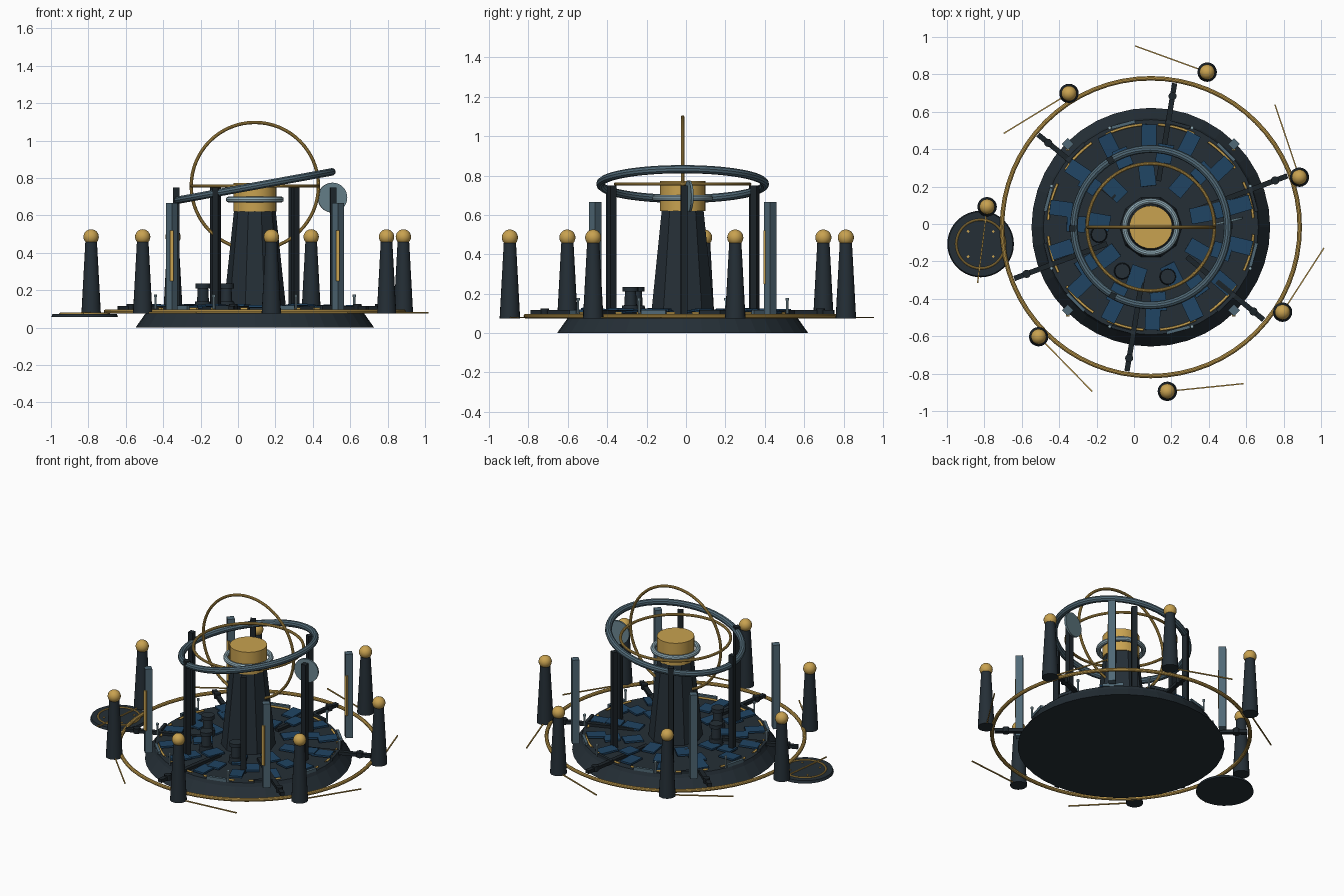
import bpy, random
from math import sin, cos, pi, radians
from mathutils import Vector

random.seed(4)
cube = bpy.data.objects.get("Cube")
if cube:
    bpy.data.objects.remove(cube)

CX, CY = 0.09, -0.017  # axis of the round platform


def material(name, *rgb):
    m = bpy.data.materials.new(name)
    m.use_nodes = True
    m.diffuse_color = (*rgb, 1)
    bsdf = next(n for n in m.node_tree.nodes if n.type == 'BSDF_PRINCIPLED')
    bsdf.inputs["Base Color"].default_value = (*rgb, 1)
    return m


DARK = material("dark slate", .018, .028, .037)
BLACK = material("blackened iron", .012, .018, .023)
BLUE = material("deep blue", .014, .058, .125)
GOLD = material("gold", .58, .36, .08)
STEEL = material("blue steel", .08, .14, .18)
PALE = material("pale steel", .28, .41, .47)
GLASS = material("lens grey", .14, .23, .27)


def finish(name, mat, smooth=False):
    ob = bpy.context.object
    ob.name = name
    ob.data.materials.append(mat)
    if smooth:
        bpy.ops.object.shade_smooth_by_angle(angle=radians(35))
    return ob


def polar(r, deg, z):
    a = radians(deg)
    return Vector((CX + r * cos(a), CY + r * sin(a), z))


def box(name, mat, loc, size, yaw=0, tilt=0):
    bpy.ops.mesh.primitive_cube_add(size=1, location=loc, rotation=(0, tilt, radians(yaw)))
    bpy.context.object.scale = size
    bpy.ops.object.transform_apply(location=False, rotation=False, scale=True)
    return finish(name, mat)


def cone(name, mat, loc, r1, r2, z0, z1, sides=24, yaw=0, smooth=True):
    bpy.ops.mesh.primitive_cone_add(vertices=sides, radius1=r1, radius2=r2, depth=z1 - z0,
                                    location=(loc[0], loc[1], (z0 + z1) / 2),
                                    rotation=(0, 0, radians(yaw)))
    return finish(name, mat, smooth)


def ring(name, mat, loc, major, minor, rot=(0, 0, 0)):
    bpy.ops.mesh.primitive_torus_add(location=loc, rotation=rot, major_radius=major,
                                     minor_radius=minor, major_segments=64, minor_segments=10)
    return finish(name, mat, True)


def arc(name, mat, r, start, end, z, thick):
    curve = bpy.data.curves.new(name, 'CURVE')
    curve.dimensions = '3D'
    curve.bevel_depth = thick
    curve.bevel_resolution = 1
    spline = curve.splines.new('POLY')
    spline.points.add(6)
    for i, p in enumerate(spline.points):
        p.co = (*polar(r, start + (end - start) * i / 6, z), 1)
    curve.materials.append(mat)
    ob = bpy.data.objects.new(name, curve)
    bpy.context.collection.objects.link(ob)


centre = (CX, CY)

# Platform
cone("base", DARK, centre, .638, .585, 0, .075, 40, smooth=False)
cone("deck", DARK, centre, .585, .575, .075, .098, 40, smooth=False)
ring("outer_ring", GOLD, (CX, CY, .086), .796, .012)

# Blue floor tiles in three circles
for count, r, size in ((9, .28, (.12, .085, .012)), (11, .40, (.10, .085, .012)),
                       (14, .49, (.12, .08, .012))):
    for i in range(count):
        deg = 360 * i / count + 14
        box("floor_tile", BLUE, polar(r, deg, .108 + random.uniform(0, .012)), size,
            deg + random.uniform(-5, 5), random.uniform(-.08, .08))

# Broken gold trim and steel plates along the rim
for i in range(12):
    deg = 30 * i + 5
    arc("rim_trim", GOLD, .55, deg, deg + 21, .102, .007)
    box("rim_plate", STEEL if i % 2 else DARK, polar(.568, deg + 10, .108), (.018, .13, .02), deg + 10)

# Spokes with end knobs
for i in range(6):
    deg = 20.6 + 60 * i
    box("spoke", BLACK, polar(.515, deg, .105), (.53, .028, .022), deg)
    cone("spoke_knob", BLACK, polar(.71, deg, 0), .022, .022, .09, .125, 12)

# Rim pins
for i in range(8):
    pos = polar(.575, 22.5 + 45 * i, 0)
    cone("rim_pin", PALE, pos, .006, .006, .1, .165, 8)
    cone("rim_pin_head", PALE, pos, .009, .009, .165, .178, 8)

# Bollards on the deck
for deg in (188, 237, 289):
    pos = polar(.28, deg, 0)
    cone("bollard_foot", DARK, pos, .045, .042, .1, .14, 16)
    cone("bollard_body", DARK, pos, .032, .028, .14, .21, 16)
    cone("bollard_cap", DARK, pos, .04, .04, .21, .235, 16)

# Central tower, drum and collar
cone("tower", DARK, centre, .168, .112, .095, .62, 10, 90, smooth=False)
cone("tower_drum", GOLD, centre, .115, .115, .62, .772, 32)
ring("tower_collar", PALE, (CX, CY, .685), .139, .016)

# Armillary rings
ring("tilted_ring", STEEL, (CX, CY, .757), .418, .021, (0, radians(-10.4), 0))
ring("level_ring", GOLD, (CX, CY, .757), .340, .009)
ring("upright_ring", GOLD, (CX, CY, .757), .340, .009, (pi / 2, 0, 0))

# Six slim posts
for i in range(6):
    deg = 1 + 60 * i
    box("slim_post", BLACK, polar(.42, deg, .424), (.034, .034, .652), deg)

# Lens on one post
bpy.ops.mesh.primitive_cylinder_add(vertices=32, radius=.08, depth=.012, location=(.505, .015, .695),
                                    rotation=(pi / 2, 0, radians(13)))
finish("lens", GLASS, True)

# Four steel columns with gold inlays
for i in range(4):
    deg = 45 + 90 * i
    pos = polar(.628, deg, .38)
    box("steel_column", STEEL, pos, (.045, .045, .57), deg)
    box("column_inlay", GOLD, pos + Vector((0, -.028, .005)), (.018, .012, .27))

# Seven outer pylons with ball tops and trailing rods
for i in range(7):
    deg = 18.6 + 360 / 7 * i
    pos = polar((.838, .882)[i % 2], deg, .485)
    cone("pylon", DARK, pos, .052, .031, .075, .46, 20)
    bpy.ops.mesh.primitive_uv_sphere_add(segments=20, ring_count=12, radius=.041, location=pos)
    finish("pylon_ball", GOLD, True)
    a = radians(deg + 90)
    rod = pos + Vector((cos(a), sin(a), 0)) * .205
    rod.z = .079
    box("trailing_rod", GOLD, rod, (.41, .007, .007), deg + 90)

# Separate dial beside the platform
dial = Vector((-.82, -.107, 0))
cone("dial_plate", DARK, dial, .178, .172, .056, .073, 40)
ring("dial_ring", GOLD, dial + Vector((0, 0, .074)), .130, .006)
for i in range(4):
    a = radians(45 + 90 * i)
    box("dial_mark", GOLD, dial + Vector((cos(a) * .095, sin(a) * .095, .075)), (.012, .012, .006), 45)
